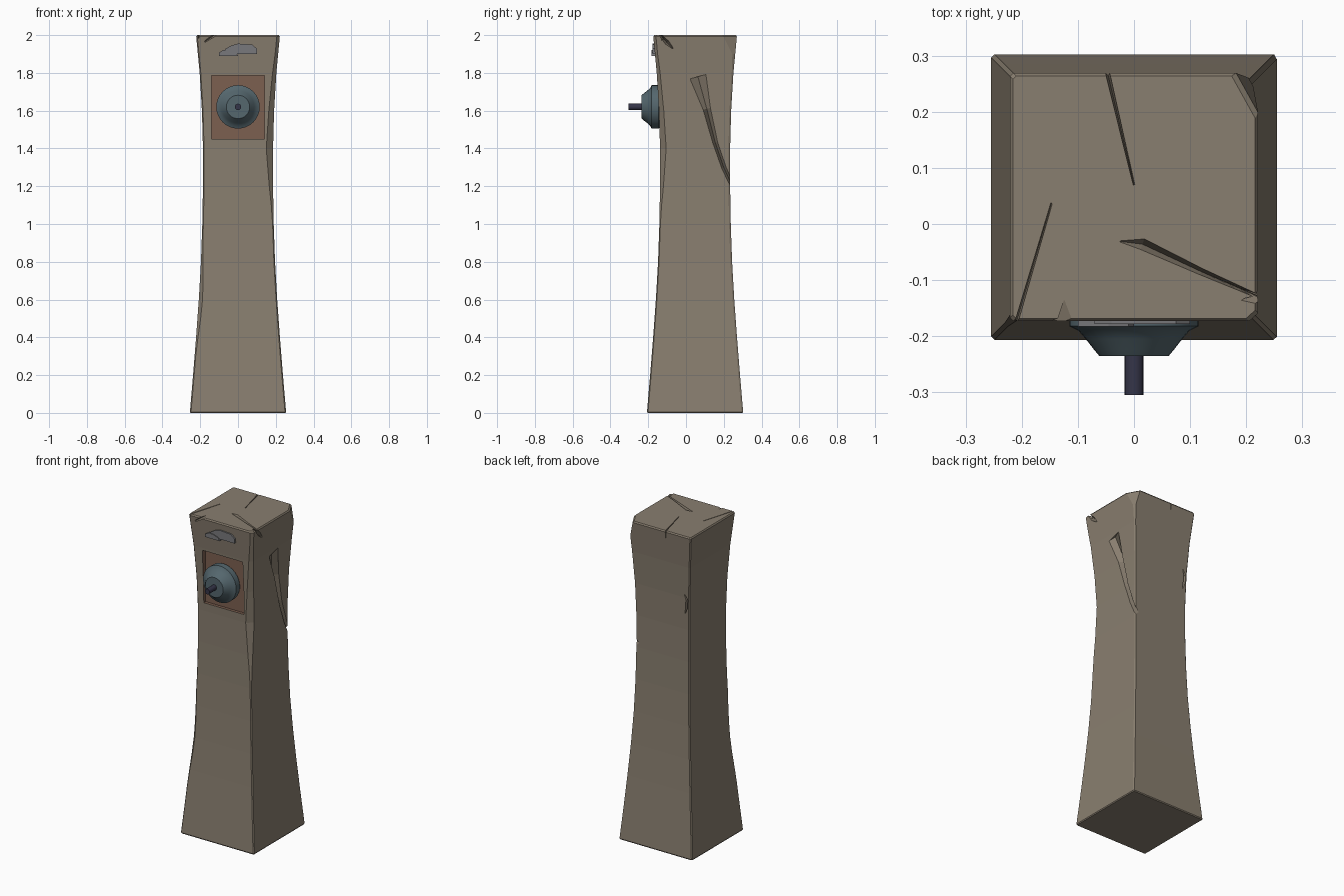
import bpy, bmesh, math
from mathutils import Vector

if "Cube" in bpy.data.objects:
    bpy.data.objects.remove(bpy.data.objects["Cube"])

CY = 0.048  # the post sits slightly behind the origin


def material(name, rgb):
    m = bpy.data.materials.new(name)
    m.diffuse_color = (*rgb, 1)
    m.use_nodes = True
    m.node_tree.nodes["Principled BSDF"].inputs["Base Color"].default_value = m.diffuse_color
    return m


STONE = material("stone", (0.25, 0.21, 0.16))
RUST = material("rust", (0.20, 0.115, 0.08))
METAL = material("blue_metal", (0.09, 0.135, 0.155))
DARK = material("dark_metal", (0.035, 0.035, 0.065))
GREY = material("grey_metal", (0.19, 0.19, 0.20))


def make(name, rings, mat=None, cap=True):
    """Skin a list of equal-length rings of points."""
    bm = bmesh.new()
    vs = [[bm.verts.new(p) for p in r] for r in rings]
    n = len(rings[0])
    for a, b in zip(vs, vs[1:]):
        for i in range(n):
            j = (i + 1) % n
            bm.faces.new((a[i], a[j], b[j], b[i]))
    if cap:
        bm.faces.new(vs[0])
        bm.faces.new(vs[-1])
    bmesh.ops.recalc_face_normals(bm, faces=bm.faces)
    me = bpy.data.meshes.new(name)
    bm.to_mesh(me)
    bm.free()
    ob = bpy.data.objects.new(name, me)
    bpy.context.collection.objects.link(ob)
    if mat:
        me.materials.append(mat)
    return ob


def interp(table, z):
    if z <= table[0][0]:
        return table[0][1]
    for (z0, v0), (z1, v1) in zip(table, table[1:]):
        if z <= z1:
            return v0 + (v1 - v0) * (z - z0) / (z1 - z0)
    return table[-1][1]


# Waisted post, with chipped corners as varying chamfers
HALF = [(0, .255), (.2, .238), (.4, .222), (.6, .2075), (.8, .196), (1, .189),
        (1.2, .1855), (1.4, .1855), (1.6, .191), (1.8, .203), (2, .222)]
CHIPS = [  # sign x, sign y, depth stretch in y, chamfer by height
    (1, -1, .9, [(1.04, .006), (1.2, .02), (1.4, .036), (1.65, .026), (1.9, .016), (2, .016)]),
    (1, 1, 1.8, [(1.89, .005), (2, .042)]),
    (-1, 1, 1, [(0, .006)]),
    (-1, -1, 1, [(.34, .006), (.5, .017), (.64, .021), (.85, .006)])]


def section(z, inset=0):
    h = interp(HALF, z) - inset
    pts = []
    for sx, sy, k, table in CHIPS:
        d = interp(table, z)
        a = Vector((sx * h, CY + sy * (h - d * k), z))
        b = Vector((sx * (h - d), CY + sy * h, z))
        pts += [a, b] if sx * sy > 0 else [b, a]
    return pts


levels = [0.1 * i for i in range(1, 20)]
post = make("post", [section(0, .004), section(.006)] + [section(z) for z in levels]
            + [section(1.992), section(2, .006)], STONE)


def crack(name, normal, path):
    """V-groove cutter; path holds (point, half width, depth)."""
    n = Vector(normal)
    pts = [Vector(p[0]) for p in path]
    rings = []
    for i, (_, w, d) in enumerate(path):
        t = pts[min(i + 1, len(pts) - 1)] - pts[max(i - 1, 0)]
        s = n.cross(t).normalized() * w
        p = pts[i]
        rings.append([p - n * d, p + s, p + s + n * .04, p - s + n * .04, p - s])
    return make(name, rings)


def top(x, y):
    return (x, y, 2)


def right(y, z):
    return (interp(HALF, z), y, z)


def front(x, z):
    return (x, CY - interp(HALF, z), z)


def back(x, z):
    return (x, CY + interp(HALF, z), z)


cutters = [
    crack("back_top_crack", (0, 0, 1), [(top(0, .07), .0015, .004), (top(-.052, .29), .004, .06)]),
    crack("left_top_crack", (0, 0, 1), [(top(-.147, .037), .0015, .004), (top(-.214, -.19), .003, .03)]),
    crack("right_top_crack", (0, 0, 1), [(top(-.025, -.031), .001, .003), (top(.015, -.036), .010, .025),
                                         (top(.12, -.085), .006, .025), (top(.235, -.135), .003, .03)]),
    crack("right_edge_crack", (1, 0, 0), [(right(-.07, 1.93), .003, .01), (right(-.10, 1.96), .012, .03),
                                          (right(-.145, 2.01), .005, .03)]),
    crack("front_edge_crack", (0, -1, 0), [(front(-.176, 1.965), .004, .015), (front(-.11, 2.01), .009, .045)]),
    crack("back_side_crack", (0, 1, 0), [(back(-.158, 1.62), .002, .01), (back(-.173, 1.59), .007, .025),
                                         (back(-.17, 1.54), .007, .025), (back(-.16, 1.5), .002, .01)]),
    crack("right_side_crack", (1, 0, 0), [(right(.063, 1.78), .044, .012), (right(.11, 1.61), .020, .035),
                                          (right(.155, 1.43), .013, .035), (right(.20, 1.30), .012, .03),
                                          (right(.25, 1.19), .010, .02)]),
]

# Square recess in the front
FLOOR = -0.12
cutters.append(make("recess_cutter", [[(x, y, z) for x, z in
               ((-.14, 1.45), (.14, 1.45), (.14, 1.785), (-.14, 1.785))] for y in (-.3, FLOOR)]))

for c in cutters:
    c.hide_render = True
    m = post.modifiers.new(c.name, 'BOOLEAN')
    m.operation, m.solver, m.object = 'DIFFERENCE', 'EXACT', c
bpy.context.view_layer.update()
baked = bpy.data.meshes.new_from_object(post.evaluated_get(bpy.context.evaluated_depsgraph_get()))
post.modifiers.clear()
post.data = baked
for c in cutters:
    bpy.data.objects.remove(c)

# Rust colour inside the recess
baked.materials.clear()
baked.materials.append(STONE)
baked.materials.append(RUST)
for p in baked.polygons:
    c = p.center
    inside = abs(c.x) < .142 and 1.445 < c.z < 1.79 and c.y < FLOOR + .002
    p.material_index = int(inside and (abs(p.normal.y) < .05 or c.y > FLOOR - .002))


def lathe(name, profile, mat, z=1.62, n=32):
    """Turn (radius, y) points about a horizontal axis."""
    ob = make(name, [[(r * math.cos(2 * math.pi * i / n), y, z + r * math.sin(2 * math.pi * i / n))
                      for i in range(n)] for r, y in profile], mat)
    bpy.ops.object.select_all(action='DESELECT')
    ob.select_set(True)
    bpy.context.view_layer.objects.active = ob
    bpy.ops.object.shade_smooth_by_angle(angle=math.radians(30))
    return ob


# Flared knob and its spindle
lathe("knob", [(.085, -.115), (.115, -.145), (.115, -.182), (.099, -.190), (.086, -.205),
               (.072, -.223), (.062, -.235)], METAL)
lathe("spindle", [(.017, -.225), (.017, -.305)], DARK, n=16)


# Two overlapping plates above the recess
def plate(name, outline, y0):
    make(name, [[(x, y, z) for x, z in outline] for y in (y0, -.15)], GREY)


plate("left_plate", [(-.10, 1.89), (.0, 1.89), (-.01, 1.908), (-.045, 1.92), (-.075, 1.922), (-.10, 1.908)], -.183)
plate("right_plate", [(-.03, 1.90), (.10, 1.90), (.10, 1.928), (.075, 1.95), (.0, 1.955),
                      (-.04, 1.943), (-.07, 1.925)], -.178)
